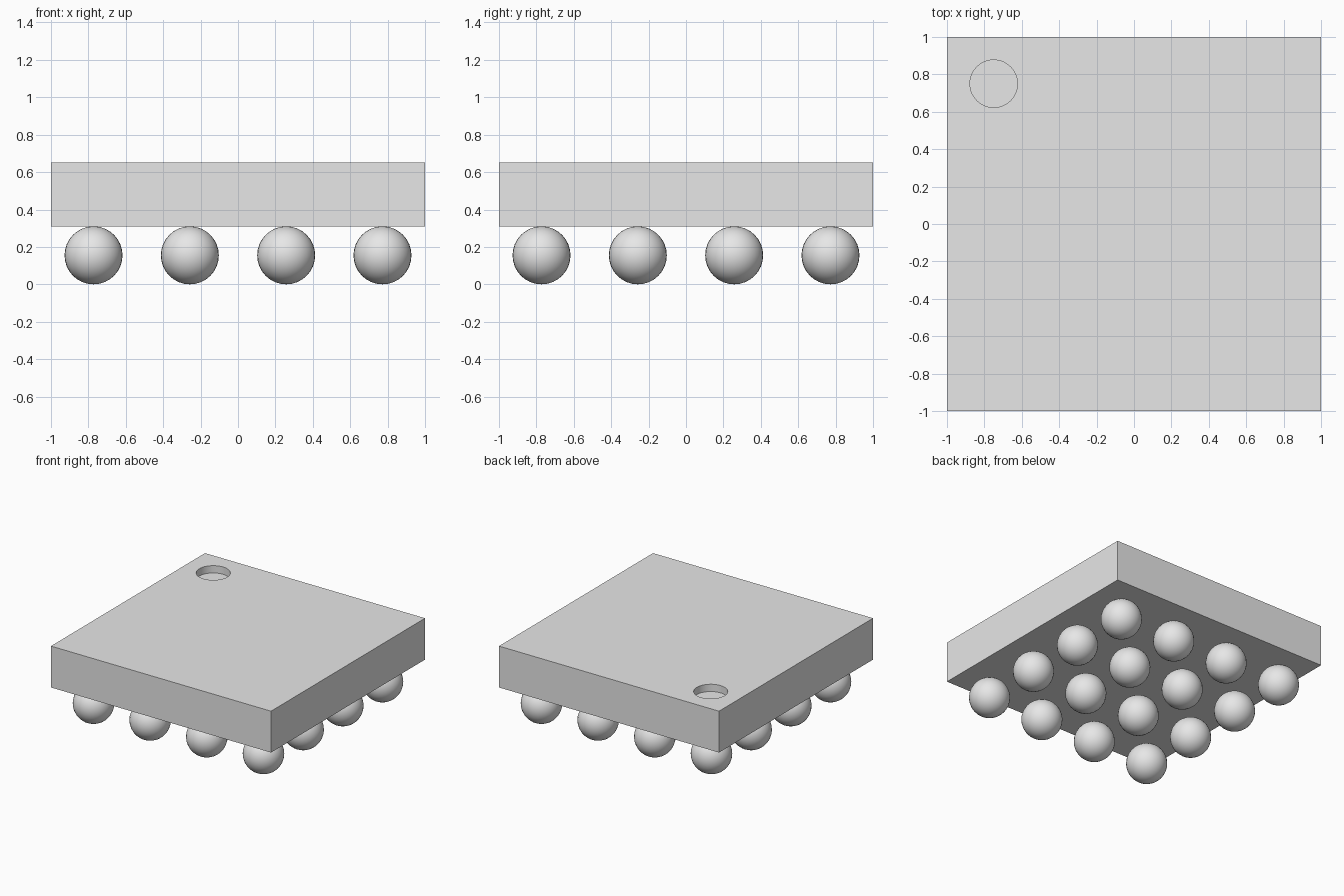
import bpy
import math

if "Cube" in bpy.data.objects:
    bpy.data.objects.remove(bpy.data.objects["Cube"], do_unlink=True)

BALL_RADIUS = 0.155
BASE_Z, TOP_Z = 0.31, 0.65
PITCH = 0.515
MARK_DEPTH = 0.06

grey = bpy.data.materials.new("light_grey")
grey.diffuse_color = (0.8, 0.8, 0.8, 1)
grey.use_nodes = True
grey.node_tree.nodes["Principled BSDF"].inputs["Base Color"].default_value = (0.8, 0.8, 0.8, 1)

# Square package body
bpy.ops.mesh.primitive_cube_add(size=1, location=(0, 0, (BASE_Z + TOP_Z) / 2))
body = bpy.context.object
body.name = "package_body"
body.scale = (2, 2, TOP_Z - BASE_Z)
bpy.ops.object.transform_apply(location=False, rotation=False, scale=True)
body.data.materials.append(grey)

# Round corner recess, cut into the top
bpy.ops.mesh.primitive_cylinder_add(vertices=48, radius=0.127, depth=2 * MARK_DEPTH,
                                    location=(-0.75, 0.75, TOP_Z))
cutter = bpy.context.object
cutter.name = "recess_cutter"
cutter.data.materials.append(grey)
recess = body.modifiers.new("corner_recess", "BOOLEAN")
recess.operation = "DIFFERENCE"
recess.solver = "EXACT"
recess.object = cutter
bpy.context.view_layer.objects.active = body
bpy.ops.object.select_all(action="DESELECT")
body.select_set(True)
bpy.ops.object.modifier_apply(modifier=recess.name)
bpy.data.objects.remove(cutter, do_unlink=True)
bpy.ops.object.shade_smooth_by_angle(angle=math.radians(30))

# Four by four grid of solder balls sharing one mesh
bpy.ops.mesh.primitive_uv_sphere_add(segments=32, ring_count=16, radius=BALL_RADIUS)
first = bpy.context.object
bpy.ops.object.shade_smooth()
first.data.materials.append(grey)
for row in range(4):
    for col in range(4):
        ball = first if row == col == 0 else first.copy()
        if ball is not first:
            bpy.context.collection.objects.link(ball)
        ball.name = f"solder_ball_{row + 1}_{col + 1}"
        ball.location = ((col - 1.5) * PITCH, (row - 1.5) * PITCH, BALL_RADIUS)
